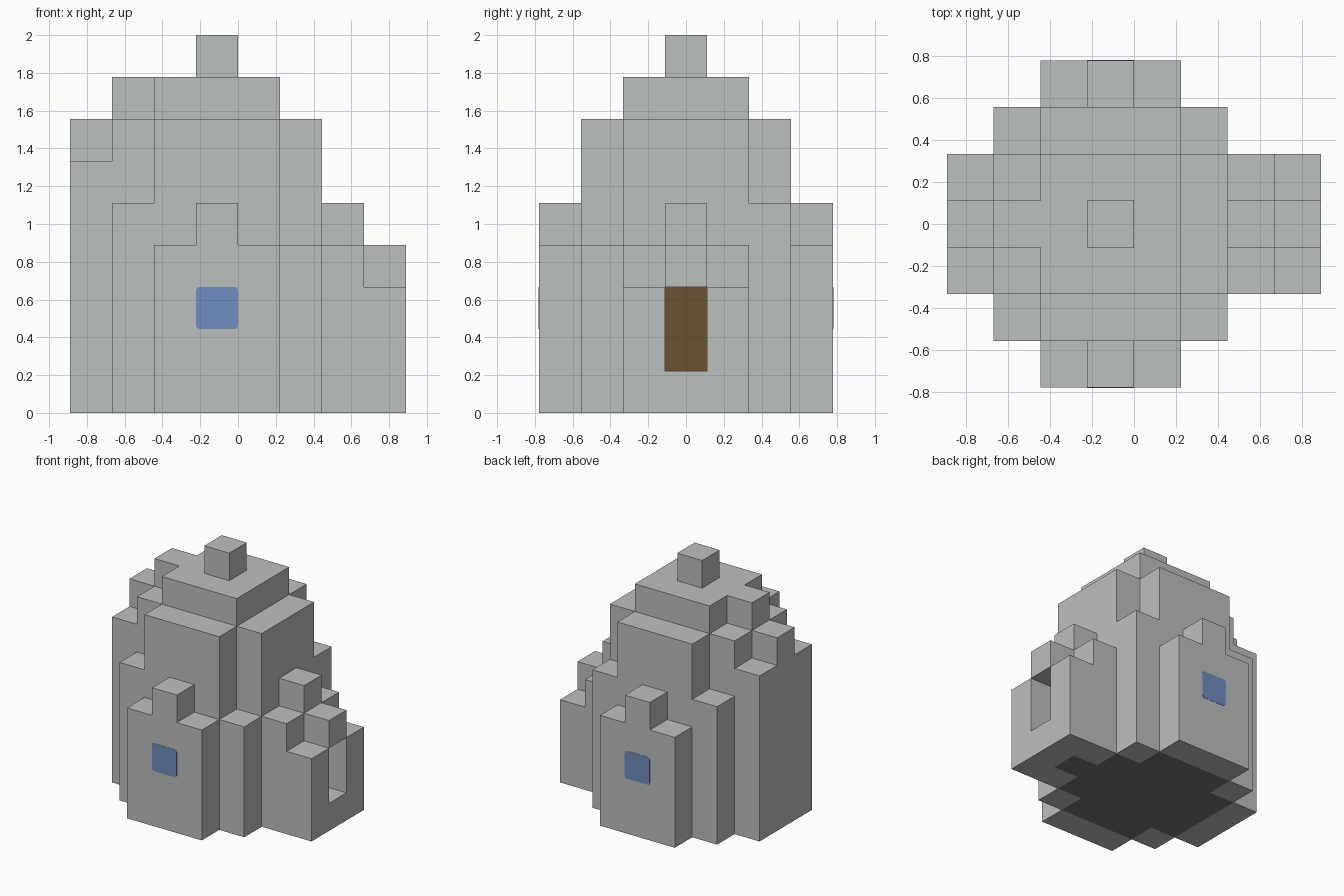
import bpy, bmesh
from mathutils import Vector

if "Cube" in bpy.data.objects:
    bpy.data.objects.remove(bpy.data.objects["Cube"], do_unlink=True)

U = 2 / 9                               # size of one building block
ORIGIN = Vector((-4 * U, -3.5 * U, 0))  # corner of the block grid


def material(name, r, g, b):
    m = bpy.data.materials.new(name)
    m.use_nodes = True
    m.diffuse_color = (r, g, b, 1)
    m.node_tree.nodes["Principled BSDF"].inputs["Base Color"].default_value = (r, g, b, 1)
    return m


STONE = material("pale stone", 0.50, 0.525, 0.515)
FLOOR = material("dark floor", 0.18, 0.18, 0.18)
GLASS = material("blue glass", 0.165, 0.266, 0.533)
WOOD = material("brown wood", 0.147, 0.084, 0.034)


def block(x0, x1, y0, y1, top, bottom=0):
    """Grid cells of one box of blocks."""
    return {(x, y, z) for x in range(x0, x1) for y in range(y0, y1) for z in range(bottom, top)}


def add_object(name, bm, mats):
    mesh = bpy.data.meshes.new(name)
    bm.to_mesh(mesh)
    bm.free()
    for m in mats:
        mesh.materials.append(m)
    bpy.context.collection.objects.link(bpy.data.objects.new(name, mesh))


def build_blocks(name, cells, solid, floor):
    """Skin the cells with their outer faces, merging flat areas."""
    bm = bmesh.new()
    for cell in cells:
        for axis in range(3):
            for side in (-1, 1):
                near = list(cell)
                near[axis] += side
                if tuple(near) in solid:
                    continue
                n, u, v = (Vector([float(k == (axis + s) % 3) for k in range(3)]) for s in range(3))
                centre = Vector(cell) + Vector((0.5, 0.5, 0.5)) + n * side / 2
                ring = [centre + (u * a + v * b) / 2 for a, b in ((-1, -1), (1, -1), (1, 1), (-1, 1))]
                face = bm.faces.new([bm.verts.new(ORIGIN + p * U) for p in ring[::side]])
                # the underside of the room is dark
                if axis == 2 and cell[2] == 0 and side < 0 and cell[:2] in floor:
                    face.material_index = 1
    bmesh.ops.remove_doubles(bm, verts=bm.verts[:], dist=0.001)
    bmesh.ops.dissolve_limit(bm, angle_limit=0.02, verts=bm.verts[:], edges=bm.edges[:],
                             delimit={'MATERIAL'})
    add_object(name, bm, [STONE, FLOOR])


def plate(name, centre, size, axis, mat, corner):
    """Thin upright panel with clipped corners."""
    bm = bmesh.new()
    bmesh.ops.create_cube(bm, size=1)
    for v in bm.verts:
        v.co = Vector(centre) + Vector([a * b for a, b in zip(v.co, size)])
    edges = [e for e in bm.edges if abs((e.verts[0].co - e.verts[1].co)[axis]) > 0.001]
    bmesh.ops.bevel(bm, geom=edges, offset=corner, segments=2, profile=0.5, affect='EDGES')
    add_object(name, bm, [mat])


# Stepped dome with window bays, side buttress and finial
dome = (block(2, 5, 0, 7, 4) | block(3, 4, 0, 7, 5)          # front and back bays
        | block(1, 6, 1, 6, 4) | block(1, 2, 1, 6, 5) | block(1, 6, 5, 6, 5)  # corners
        | block(2, 5, 1, 6, 7) | block(1, 6, 2, 5, 7)        # main walls
        | block(2, 5, 2, 5, 8) | block(1, 2, 3, 4, 8)        # roof
        | block(0, 1, 2, 5, 6) | block(0, 1, 3, 4, 7)        # buttress
        | block(3, 4, 3, 4, 9))                              # finial

# Entrance porch with an open doorway
porch = (block(6, 7, 2, 5, 4) | block(6, 7, 3, 4, 5)
         | block(7, 8, 2, 5, 3) | block(7, 8, 3, 4, 4)) - block(7, 8, 3, 4, 3, 1)

room = {c[:2] for c in block(1, 6, 2, 5, 1) | block(2, 5, 1, 6, 1) | block(6, 7, 3, 4, 1)}
build_blocks("dome", dome, dome | porch, room)
build_blocks("porch", porch, dome | porch, room)

# Windows on the front and back bays
for name, side in (("front_window", -1), ("back_window", 1)):
    plate(name, (-U / 2, side * 3.5 * U, 2.5 * U), (U, 0.004, U), 1, GLASS, 0.018)

# Door at the end of the doorway
plate("door", (3 * U, 0, 2 * U), (0.008, U, 2 * U), 0, WOOD, 0.003)
